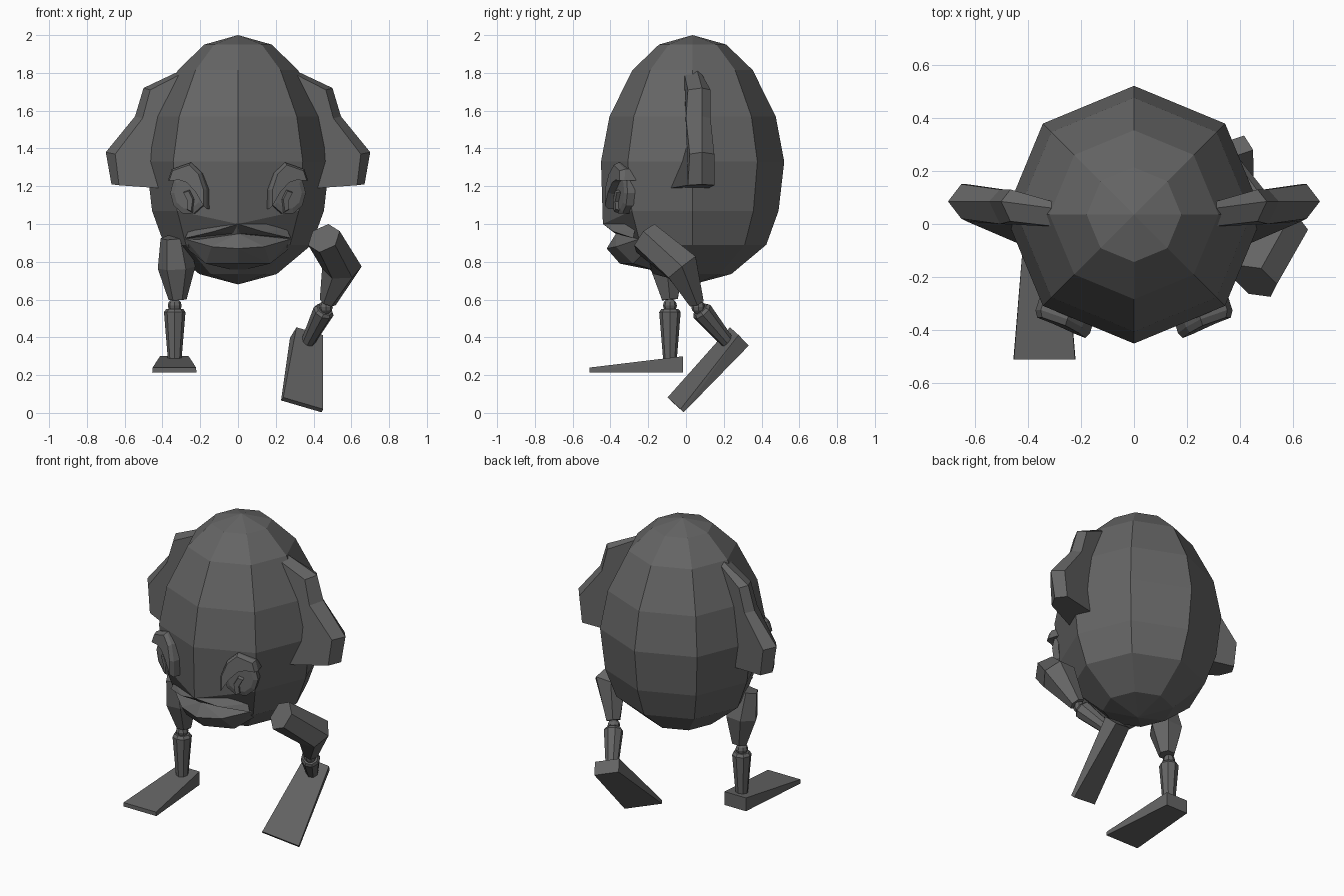
import bpy, bmesh, math
from mathutils import Vector

if "Cube" in bpy.data.objects:
    bpy.data.objects.remove(bpy.data.objects["Cube"])

grey = bpy.data.materials.new("dark_grey")
grey.diffuse_color = (0.13, 0.13, 0.13, 1)
grey.use_nodes = True
grey.node_tree.nodes["Principled BSDF"].inputs["Base Color"].default_value = grey.diffuse_color


def finish(name, bm):
    bmesh.ops.recalc_face_normals(bm, faces=bm.faces[:])
    me = bpy.data.meshes.new(name)
    bm.to_mesh(me)
    bm.free()
    me.materials.append(grey)
    ob = bpy.data.objects.new(name, me)
    bpy.context.collection.objects.link(ob)
    return ob


def loft(name, rings):
    """Join equal-length rings of points and cap both ends."""
    bm = bmesh.new()
    vs = [[bm.verts.new(p) for p in r] for r in rings]
    n = len(vs[0])
    for a, b in zip(vs, vs[1:]):
        for i in range(n):
            j = (i + 1) % n
            bm.faces.new((a[i], a[j], b[j], b[i]))
    bm.faces.new(vs[0])
    bm.faces.new(vs[-1])
    return finish(name, bm)


def hull(name, pts):
    bm = bmesh.new()
    for p in pts:
        bm.verts.new(p)
    bmesh.ops.convex_hull(bm, input=bm.verts[:])
    return finish(name, bm)


def limb(name, path, radii, sides):
    """Tapered faceted limb through the path points."""
    path = [Vector(p) for p in path]
    rings = []
    for i, (p, r) in enumerate(zip(path, radii)):
        d = (path[min(i + 1, len(path) - 1)] - path[max(i - 1, 0)]).normalized()
        u = d.cross(Vector((0, 1, 0.3))).normalized()
        v = d.cross(u)
        rings.append([p + r * (u * math.cos(t) + v * math.sin(t))
                      for t in (math.tau * k / sides for k in range(sides))])
    return loft(name, rings)


# Egg body: eight sides, corners on the axes
CY = 0.035
profile = [(0.68, 0), (0.735, 0.205), (0.89, 0.39), (1.07, 0.455), (1.33, 0.485),
           (1.57, 0.44), (1.815, 0.318), (1.95, 0.178), (2.0, 0)]
bm = bmesh.new()
rings = []
for z, r in profile:
    if r == 0:
        rings.append([bm.verts.new((0, CY, z))] * 8)
        continue
    ring = []
    for k in range(8):
        a = math.tau * k / 8 - math.pi / 2
        p = [r * math.cos(a), CY + r * math.sin(a), z]
        if k == 0 and z == 1.07:
            p = [0, -0.44, 1.0]        # overhanging upper lip
        elif k == 0 and z == 0.89:
            p = [0, -0.35, 0.93]       # mouth recess
        ring.append(bm.verts.new(p))
    rings.append(ring)
for a, b in zip(rings, rings[1:]):
    for i in range(8):
        j = (i + 1) % 8
        bm.faces.new(list(dict.fromkeys((a[i], a[j], b[j], b[i]))))
finish("body", bm)

# Jutting lower jaw
jaw = [(0, -0.42, 0.87), (0, -0.37, 0.95), (0, -0.35, 0.79), (0, -0.15, 0.75)]
for s in (-1, 1):
    jaw += [(s * 0.28, -0.25, 0.92), (s * 0.14, -0.37, 0.88),
            (s * 0.17, -0.28, 0.79), (s * 0.26, -0.21, 0.86)]
hull("lower_jaw", jaw)

# Upper lip ridge
for s in (-1, 1):
    hull("upper_lip", [(0, -0.44, 1.0), (0, -0.40, 1.04), (0, -0.37, 0.95),
                       (s * 0.13, -0.385, 0.96), (s * 0.28, -0.28, 0.925),
                       (s * 0.26, -0.27, 0.97), (s * 0.13, -0.34, 0.94)])

# Ears: front plate, wide rim, back plate
rim = [(0.25, 1.83), (0.31, 1.81), (0.50, 1.72), (0.545, 1.57), (0.70, 1.38),
       (0.67, 1.21), (0.42, 1.19), (0.38, 1.5)]
plate = [(0.25, 1.81), (0.29, 1.80), (0.465, 1.71), (0.505, 1.56), (0.65, 1.37),
         (0.63, 1.205), (0.42, 1.19), (0.38, 1.5)]
front_y = [0.0, -0.01, 0.01, 0.0, 0.02, 0.01, -0.08, 0.0]
back_y = [0.08, 0.08, 0.13, 0.13, 0.15, 0.15, 0.12, 0.10]
for s, side in ((-1, "left"), (1, "right")):
    loft(side + "_ear", [
        [(s * x, y, z) for (x, z), y in zip(plate, front_y)],
        [(s * x, 0.06 if i < 2 else 0.085, z) for i, (x, z) in enumerate(rim)],
        [(s * x, y, z) for (x, z), y in zip(plate, back_y)]])


# Eyes: raised shapes on the slanted front faces of the body
def raised(name, s, outline, height, inset):
    n = len(outline)
    cx, cz = (sum(c) / n for c in zip(*outline))

    def layer(h, k):
        out = []
        for x, z in outline:
            x, z = x + (cx - x) * k, z + (cz - z) * k
            y = -0.44 + 0.4 * x + 0.15 * max(0, z - 1.2)
            out.append((s * (x + 0.3 * h), y - 0.92 * h, z))
        return out
    loft(name, [layer(-0.03, 0), layer(height * 0.6, 0), layer(height, inset)])


ball = [(0.26 + 0.095 * math.cos(t), 1.165 + 0.115 * math.sin(t))
        for t in (math.tau * k / 10 for k in range(10))]
lid = [(0.36, 1.23), (0.34, 1.29), (0.24, 1.325), (0.185, 1.27), (0.155, 1.18),
       (0.155, 1.08), (0.20, 1.16), (0.255, 1.22), (0.30, 1.235)]
pupil = [(0.28, 1.17), (0.25, 1.18), (0.225, 1.13), (0.235, 1.06), (0.26, 1.075), (0.255, 1.12)]
for s, side in ((-1, "left"), (1, "right")):
    raised(side + "_eyeball", s, ball, 0.022, 0.25)
    raised(side + "_eyelid", s, lid, 0.06, 0.12)
    raised(side + "_pupil", s, pupil, 0.04, 0.1)


# Legs: thigh, knee ball and shin
def leg(side, thigh, thigh_r, knee, ankle):
    limb(side + "_thigh", thigh, thigh_r, 6)
    bm = bmesh.new()
    bmesh.ops.create_uvsphere(bm, u_segments=8, v_segments=6, radius=0.037)
    bmesh.ops.translate(bm, verts=bm.verts[:], vec=knee)
    finish(side + "_knee", bm)
    k, a = Vector(knee), Vector(ankle)
    limb(side + "_shin", [k.lerp(a, t) for t in (0.06, 0.12, 1.0)],
         (0.045, 0.057, 0.036), 8)


leg("left", [(-0.34, -0.13, 0.93), (-0.325, -0.10, 0.77), (-0.32, -0.085, 0.60)],
    (0.07, 0.10, 0.048), (-0.335, -0.085, 0.568), (-0.335, -0.085, 0.28))
leg("right", [(0.455, -0.215, 0.925), (0.55, -0.02, 0.77), (0.475, 0.055, 0.585)],
    (0.092, 0.105, 0.045), (0.465, 0.065, 0.56), (0.367, 0.225, 0.37))


# Wedge feet: thick narrow heel, thin wide toe
def foot(name, heel, forward, right):
    heel, f, w = Vector(heel), Vector(forward).normalized(), Vector(right).normalized()
    up = f.cross(w).normalized()
    if up.z < 0:
        up = -up
    pts = []
    for s in (-1, 1):
        for dist, half, h in ((0, 0.115, 0), (0, 0.076, 0.085),
                              (0.495, 0.117, 0), (0.495, 0.115, 0.025)):
            if dist == 0:
                half = 0.076
            pts.append(heel + f * dist + w * (s * half) + up * h)
    hull(name, pts)


foot("left_foot", (-0.337, -0.015, 0.215), (0, -1, 0), (1, 0, 0))
foot("right_foot", (0.345, 0.31, 0.377), (-0.02, -0.72, -0.69), (0.92, 0.30, -0.27))
